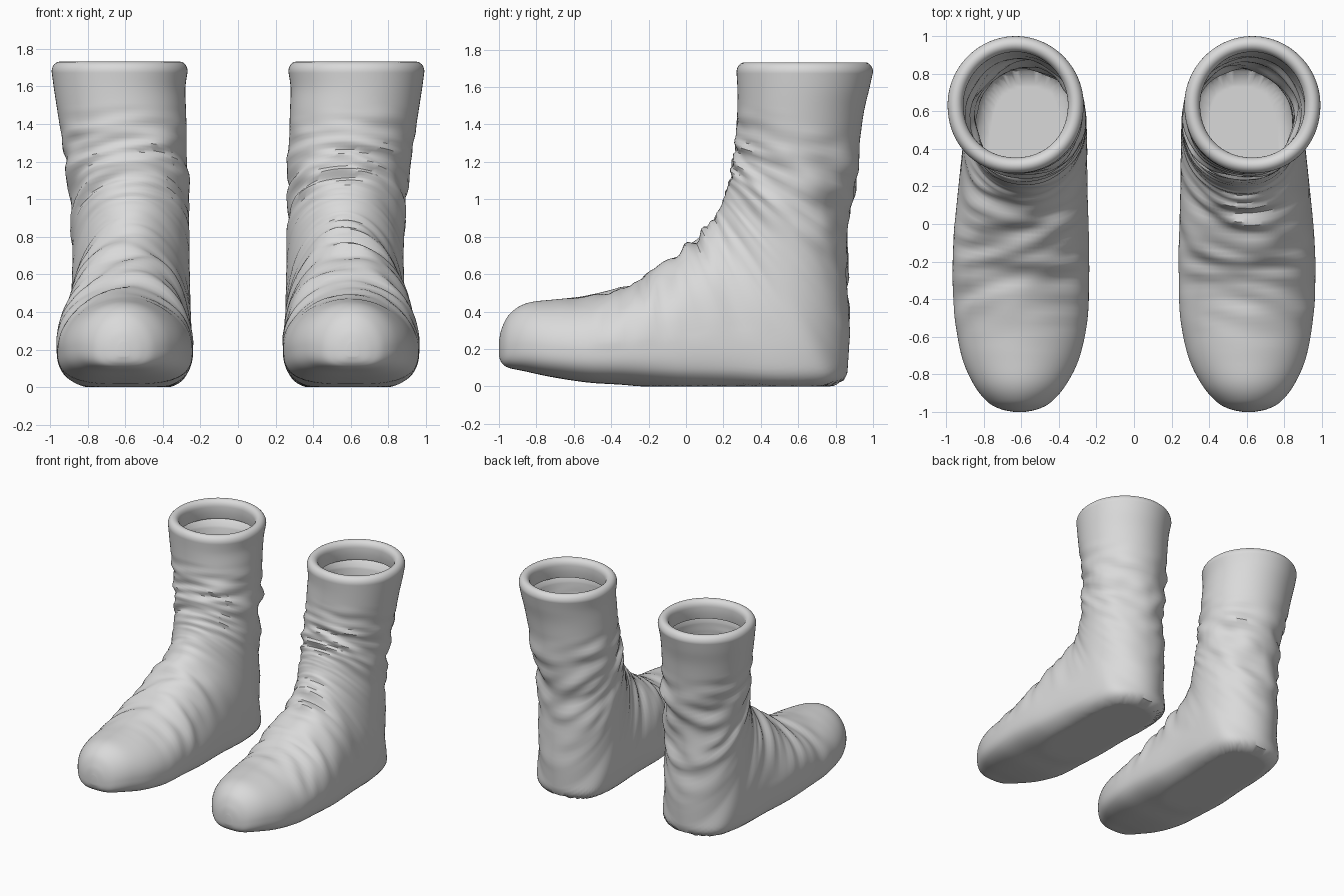
import bpy, bmesh, math
from mathutils import Vector, noise

cube = bpy.data.objects.get("Cube")
if cube:
    bpy.data.objects.remove(cube, do_unlink=True)

leather = bpy.data.materials.new("grey_leather")
leather.use_nodes = True
leather.diffuse_color = (0.7, 0.7, 0.7, 1)
leather.node_tree.nodes["Principled BSDF"].inputs["Base Color"].default_value = (0.7, 0.7, 0.7, 1)

# Section planes fanning from toe to cuff:
# front/top y, z; sole/back y, z; centre x; half width
# (sections reaching below the ground are cut flat to form the sole)
KEYS = [
    (-1.0, .24, -1.0, .16, .61, .03),
    (-.985, .31, -.985, .125, .61, .10),
    (-.94, .39, -.95, .10, .61, .17),
    (-.85, .445, -.86, .08, .607, .245),
    (-.70, .465, -.72, .05, .603, .312),
    (-.50, .485, -.52, .02, .60, .352),
    (-.30, .54, -.30, .005, .602, .363),
    (-.15, .64, -.03, -.03, .60, .36),
    (0, .74, .28, -.08, .592, .345),
    (.10, .84, .64, -.17, .58, .33),
    (.16, .92, .85, -.13, .572, .32),
    (.19, .97, .865, .10, .57, .315),
    (.21, 1.03, .875, .30, .57, .312),
    (.235, 1.10, .87, .55, .572, .312),
    (.25, 1.18, .86, .80, .58, .314),
    (.26, 1.27, .90, 1.05, .588, .32),
    (.27, 1.38, .925, 1.27, .605, .333),
    (.275, 1.50, .95, 1.46, .62, .343),
    (.275, 1.59, .98, 1.59, .63, .350),
    (.27, 1.68, 1.0, 1.68, .63, .362),
]
LAST = len(KEYS) - 1
SIDES = 96
STEPS = 7
WALL = .04
ROLL = .042
EDGE = .09


def section(u):
    """Smoothly interpolated section values at position u."""
    i = min(int(u), LAST - 1)
    t = u - i
    p = [KEYS[min(max(i + k, 0), LAST)] for k in (-1, 0, 1, 2)]
    return [b + .5 * t * (c - a + t * (2 * a - 5 * b + 4 * c - d + t * (3 * (b - c) + d - a)))
            for a, b, c, d in zip(*p)]


def clamp(v, low, high):
    return min(max(v, low), high)


def bump(u, centre, width):
    return max(0, 1 - ((u - centre) / width) ** 2)


def crease(u, c, s, seed):
    """Leather folds over the instep, ankle and back of the heel."""
    front, back = max(0, c) ** .6, max(0, -c) ** .6
    mask = (front * (bump(u, 7.5, 3.2) + .7 * bump(u, 14, 3)) + back * bump(u, 14, 2.4)
            + .5 * abs(s) * bump(u, 14.5, 2))
    fold = noise.noise(Vector((c * 1.3 + seed, s * 1.3, u * 2.3 + .6 * s)))
    return .038 * mask * fold


def power(v, n):
    return math.copysign(abs(v) ** (2 / n), v)


def round_sole(p, cx, floor, weight):
    """Tuck the lower edge of the foot inward towards its middle line."""
    h = clamp(p.z - floor, 0, EDGE)
    tuck = weight * (EDGE - math.sqrt(EDGE ** 2 - (EDGE - h) ** 2)) / .34
    middle = Vector((cx, clamp(p.y, -.5, .5), p.z))
    return p.lerp(middle, tuck)


def ring(bm, u, inset, lift, side, seed):
    fy, fz, by, bz, cx, half = section(u)
    foot = clamp((11 - u) / 4, 0, 1)
    top, low = Vector((cx, fy, fz + lift)), Vector((cx, by, bz + lift))
    span = top - low
    length, axis = span.length, span.normalized()
    split = .5 - .11 * foot
    mid = low + span * split
    verts = []
    for k in range(SIDES):
        a = 2 * math.pi * k / SIDES
        c, s = math.cos(a), math.sin(a)
        n = 2.1 - .15 * foot if c > 0 else 1.98 + 1.07 * foot
        reach = length * (1 - split if c > 0 else split)
        e = crease(u, c, s, seed) - inset
        p = mid + axis * (reach + e) * power(c, n)
        p.x += (half + e) * power(s, n)
        if p.z < inset:
            p += axis * (inset - p.z) / axis.z
        p = round_sole(p, cx, inset, clamp((u - 5) / 3, 0, 1))
        verts.append(bm.verts.new((side * p.x, p.y, p.z)))
    return verts


def boot(name, side, seed):
    bm = bmesh.new()
    # Outer skin, rolled cuff, then the lining back down to the toe
    path = [(i / STEPS, 0, 0) for i in range(LAST * STEPS + 1)]
    for k in range(1, 13):
        a = math.pi * k / 12
        path.append((LAST, ROLL * (1 - math.cos(a)), .052 * math.sin(a)))
    path += [(LAST, 2 * ROLL, -.05), (LAST, 2 * ROLL - .01, -.10), (LAST, WALL, -.115)]
    path += [(i / STEPS, WALL, 0) for i in range(int(17.5 * STEPS), 2 * STEPS, -1)]
    rings = [ring(bm, u, inset, lift, side, seed) for u, inset, lift in path]
    for a, b in zip(rings, rings[1:]):
        for k in range(SIDES):
            j = (k + 1) % SIDES
            bm.faces.new((a[k], a[j], b[j], b[k]))
    bm.faces.new(rings[0])
    bm.faces.new(rings[-1])
    bmesh.ops.recalc_face_normals(bm, faces=bm.faces)
    mesh = bpy.data.meshes.new(name)
    bm.to_mesh(mesh)
    bm.free()
    mesh.materials.append(leather)
    obj = bpy.data.objects.new(name, mesh)
    bpy.context.collection.objects.link(obj)
    bpy.ops.object.select_all(action='DESELECT')
    obj.select_set(True)
    bpy.context.view_layer.objects.active = obj
    bpy.ops.object.shade_smooth_by_angle(angle=math.radians(40))


boot("left_boot", 1, 3.7)
boot("right_boot", -1, 8.2)
